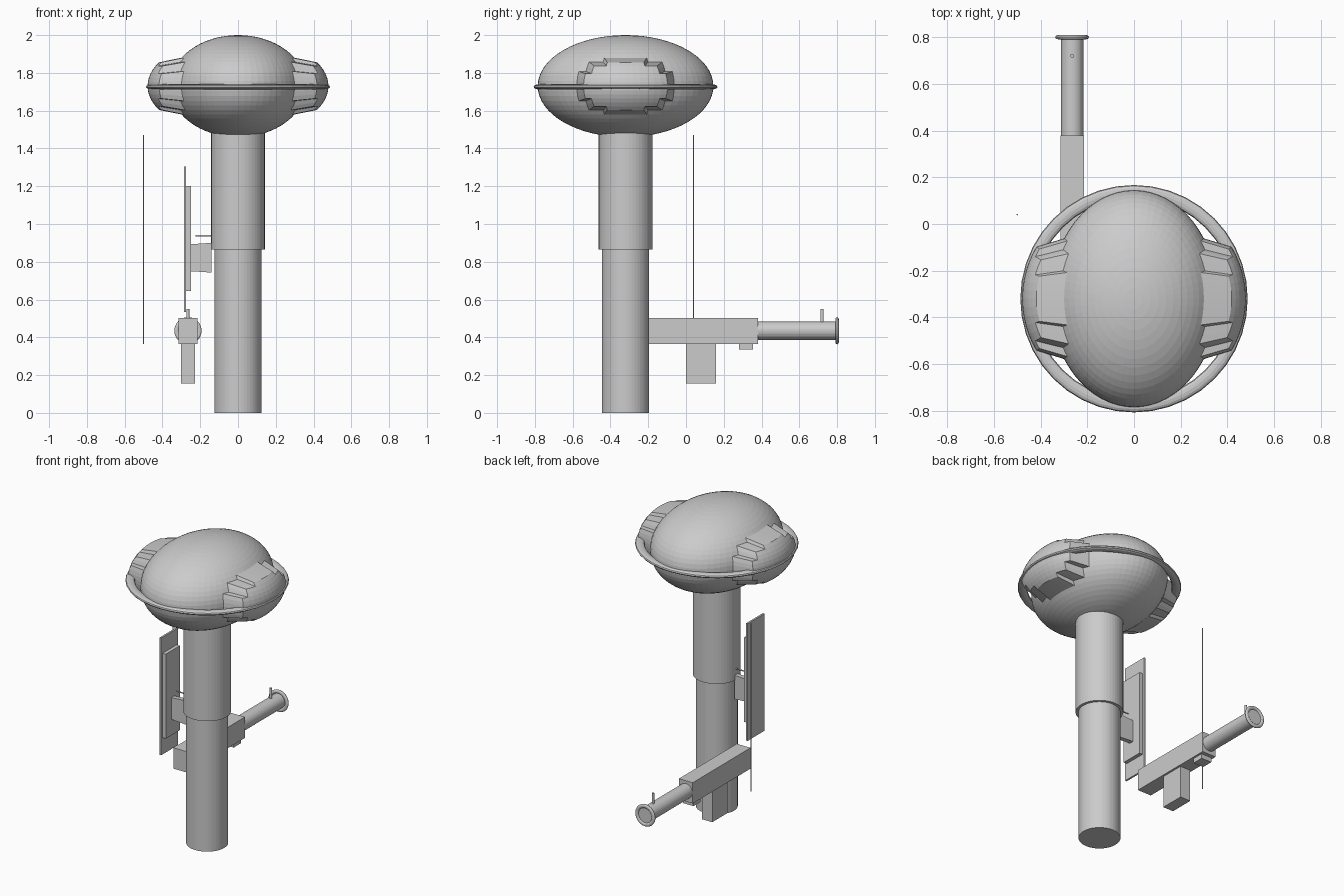
import bpy, bmesh
from math import radians
from mathutils import Matrix, Vector

cube = bpy.data.objects.get("Cube")
if cube:
    bpy.data.objects.remove(cube, do_unlink=True)

grey = bpy.data.materials.new("plain grey")
grey.use_nodes = True
colour = (0.6, 0.6, 0.6, 1)
grey.diffuse_color = colour
grey.node_tree.nodes["Principled BSDF"].inputs["Base Color"].default_value = colour

AXIS_Y = -0.32    # depth of the central post
GUN_X = -0.265
GUN_Z = 0.435


def finish(name, bm):
    bmesh.ops.recalc_face_normals(bm, faces=bm.faces)
    mesh = bpy.data.meshes.new(name)
    bm.to_mesh(mesh)
    bm.free()
    mesh.materials.append(grey)
    obj = bpy.data.objects.new(name, mesh)
    bpy.context.collection.objects.link(obj)
    return obj


def box(name, x, y, z, flare=1.0):
    """Box from ranges; flare scales the +x end in height."""
    bm = bmesh.new()
    bmesh.ops.create_cube(bm, size=1)
    for v in bm.verts:
        if v.co.x > 0:
            v.co.z *= flare
        v.co = Vector((lo + hi) / 2 + c * (hi - lo) for c, (lo, hi) in zip(v.co, (x, y, z)))
    return finish(name, bm)


def rod(name, start, end, radius, sides=32):
    """Cylinder between two points."""
    a, b = Vector(start), Vector(end)
    turn = (b - a).to_track_quat('Z', 'Y').to_matrix().to_4x4()
    bm = bmesh.new()
    bmesh.ops.create_cone(bm, cap_ends=True, segments=sides, radius1=radius, radius2=radius,
                          depth=(b - a).length, matrix=Matrix.Translation((a + b) / 2) @ turn)
    return finish(name, bm)


def ring(name, centre, major, wide, tall, sides, tilt=0):
    """Round ring with an oval section."""
    bm = bmesh.new()
    bmesh.ops.create_circle(bm, segments=12, radius=1)
    for v in bm.verts:
        v.co = (major + v.co.x * wide, 0, v.co.y * tall)
    bmesh.ops.spin(bm, geom=bm.verts[:] + bm.edges[:], axis=(0, 0, 1), cent=(0, 0, 0),
                   angle=radians(360), steps=sides, use_merge=True)
    bmesh.ops.remove_doubles(bm, verts=bm.verts, dist=0.0001)
    bm.transform(Matrix.Translation(centre) @ Matrix.Rotation(radians(tilt), 4, 'X'))
    return finish(name, bm)


# Post
rod("lower_post", (0, AXIS_Y, 0), (0, AXIS_Y, 0.87), 0.125, 48)
rod("upper_post", (0, AXIS_Y, 0.865), (0, AXIS_Y, 1.6), 0.142, 48)

# Oval head with raised stepped side pods
bm = bmesh.new()
bmesh.ops.create_uvsphere(bm, u_segments=64, v_segments=32, radius=1)
for side in (-1, 1):
    pod = [f for f in bm.faces if f.calc_center_median().x * side > 0.81]
    result = bmesh.ops.extrude_face_region(bm, geom=pod)
    bmesh.ops.delete(bm, geom=pod, context='FACES')
    for v in result["geom"]:
        if isinstance(v, bmesh.types.BMVert):
            v.co.x += side * 0.33
            v.co.y *= 0.86
            v.co.z *= 0.84
bm.transform(Matrix.Translation((0, AXIS_Y, 1.73)) @ Matrix.Diagonal((0.36, 0.465, 0.27, 1)))
finish("head", bm)
ring("head_rim", (0, AXIS_Y, 1.726), 0.459, 0.028, 0.014, 40)

# Side shield and its bracket
box("shield_plate", (-0.286, -0.274), (AXIS_Y - 0.088, AXIS_Y + 0.088), (0.535, 1.305))
box("shield_backing", (-0.274, -0.25), (AXIS_Y - 0.073, AXIS_Y + 0.073), (0.645, 1.2))
box("shield_bracket", (-0.25, -0.14), (AXIS_Y - 0.015, AXIS_Y + 0.015), (0.75, 0.893), 1.1)
rod("bracket_pin", (-0.225, AXIS_Y, 0.937), (-0.135, AXIS_Y, 0.937), 0.004, 12)

# Launcher
box("launcher_body", (-0.315, -0.215), (-0.22, 0.38), (0.365, 0.502))
box("launcher_grip", (-0.303, -0.228), (0, 0.16), (0.155, 0.37))
box("launcher_catch", (-0.303, -0.228), (0.28, 0.355), (0.335, 0.37))
rod("launcher_barrel", (GUN_X, 0.37, GUN_Z), (GUN_X, 0.802, GUN_Z), 0.048)
ring("muzzle_ring", (GUN_X, 0.8, GUN_Z), 0.06, 0.012, 0.009, 32, 90)
rod("launcher_sight", (GUN_X, 0.72, 0.47), (GUN_X, 0.72, 0.55), 0.008, 12)

# Free-standing aerial
rod("aerial", (-0.5, 0.04, 0.365), (-0.5, 0.04, 1.47), 0.003, 8)
